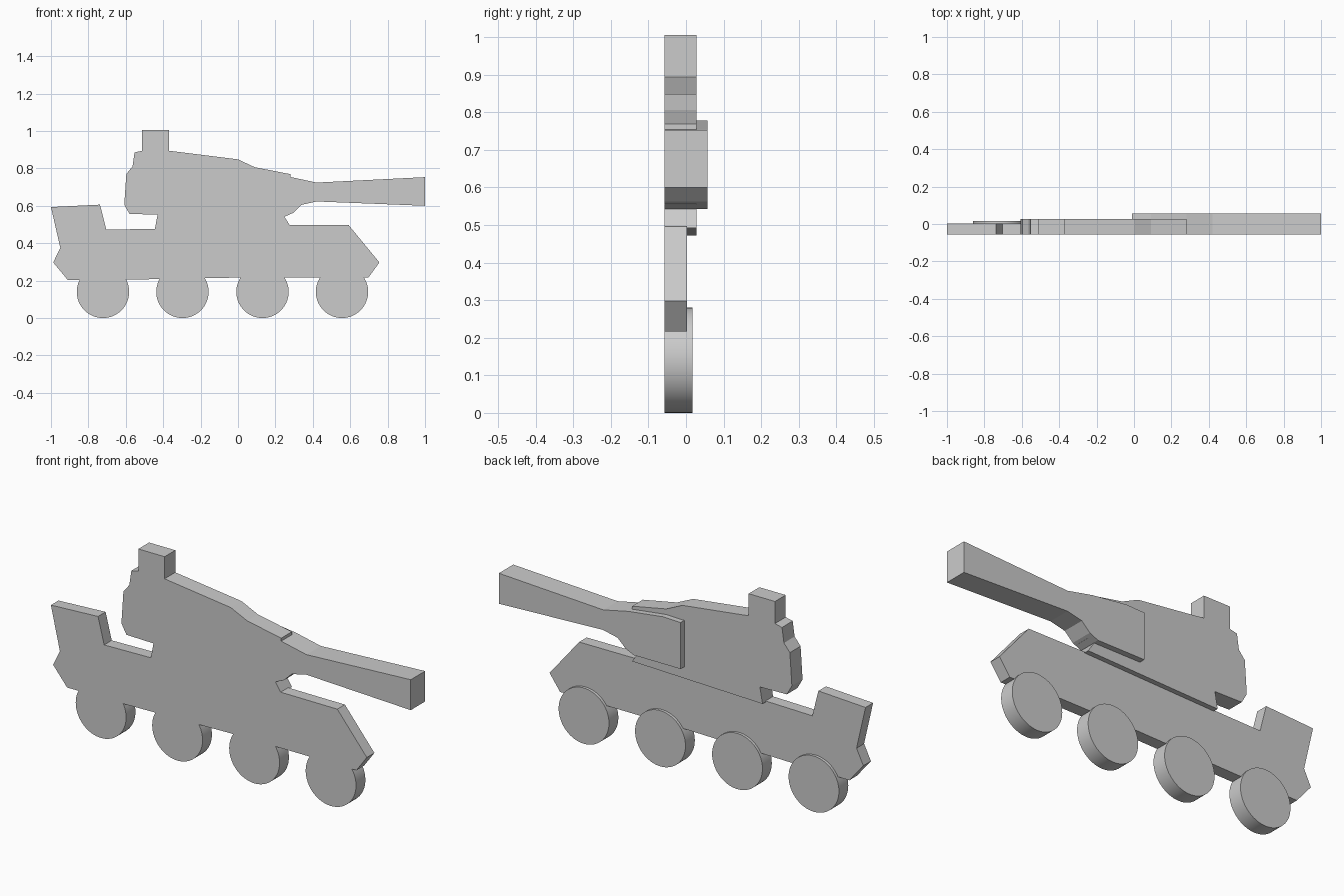
import bpy, bmesh, math

if "Cube" in bpy.data.objects:
    bpy.data.objects.remove(bpy.data.objects["Cube"])

FRONT = -0.057  # every part shares this flat front plane


def slab(name, profile, back):
    """Extrude an (x, z) outline from the front plane to the given back y."""
    bm = bmesh.new()
    face = bm.faces.new([bm.verts.new((x, FRONT, z)) for x, z in profile])
    ext = bmesh.ops.extrude_face_region(bm, geom=[face])
    verts = [g for g in ext["geom"] if isinstance(g, bmesh.types.BMVert)]
    bmesh.ops.translate(bm, vec=(0, back - FRONT, 0), verts=verts)
    bmesh.ops.recalc_face_normals(bm, faces=bm.faces)
    mesh = bpy.data.meshes.new(name)
    bm.to_mesh(mesh)
    bm.free()
    obj = bpy.data.objects.new(name, mesh)
    bpy.context.collection.objects.link(obj)
    return obj


# Hull with raised rear and sloped nose
slab("hull", [
    (-1.0, 0.593), (-0.738, 0.606), (-0.704, 0.472), (-0.445, 0.477),
    (0.28, 0.497), (0.592, 0.496), (0.756, 0.297), (0.698, 0.217),
    (0.0, 0.216), (-0.59, 0.205), (-0.91, 0.203), (-0.988, 0.297),
    (-0.95, 0.375)], 0.003)

# Turret with hatch tower and neck resting on the hull
slab("turret", [
    (-0.514, 1.005), (-0.368, 1.005), (-0.368, 0.894), (0.0, 0.848),
    (0.09, 0.806), (0.28, 0.769), (0.28, 0.555), (0.245, 0.545),
    (0.28, 0.492), (-0.445, 0.472), (-0.43, 0.553), (-0.58, 0.556),
    (-0.608, 0.606), (-0.597, 0.77), (-0.564, 0.81), (-0.553, 0.885),
    (-0.514, 0.894)], 0.028)

# Gun with mantlet block and flaring barrel
slab("gun", [
    (-0.01, 0.775), (0.09, 0.778), (0.28, 0.754), (0.42, 0.724),
    (1.0, 0.753), (1.0, 0.6), (0.42, 0.623), (0.34, 0.605),
    (0.295, 0.562), (0.25, 0.542), (-0.01, 0.542)], 0.057)

# Four disc wheels
for i, cx in enumerate((-0.722, -0.297, 0.131, 0.556)):
    ring = [(cx + 0.14 * math.cos(a * math.tau / 64),
             0.14 + 0.14 * math.sin(a * math.tau / 64)) for a in range(64)]
    wheel = slab(f"wheel_{i + 1}", ring, 0.017)
    bpy.ops.object.select_all(action="DESELECT")
    wheel.select_set(True)
    bpy.context.view_layer.objects.active = wheel
    bpy.ops.object.shade_smooth_by_angle(angle=math.radians(30))
